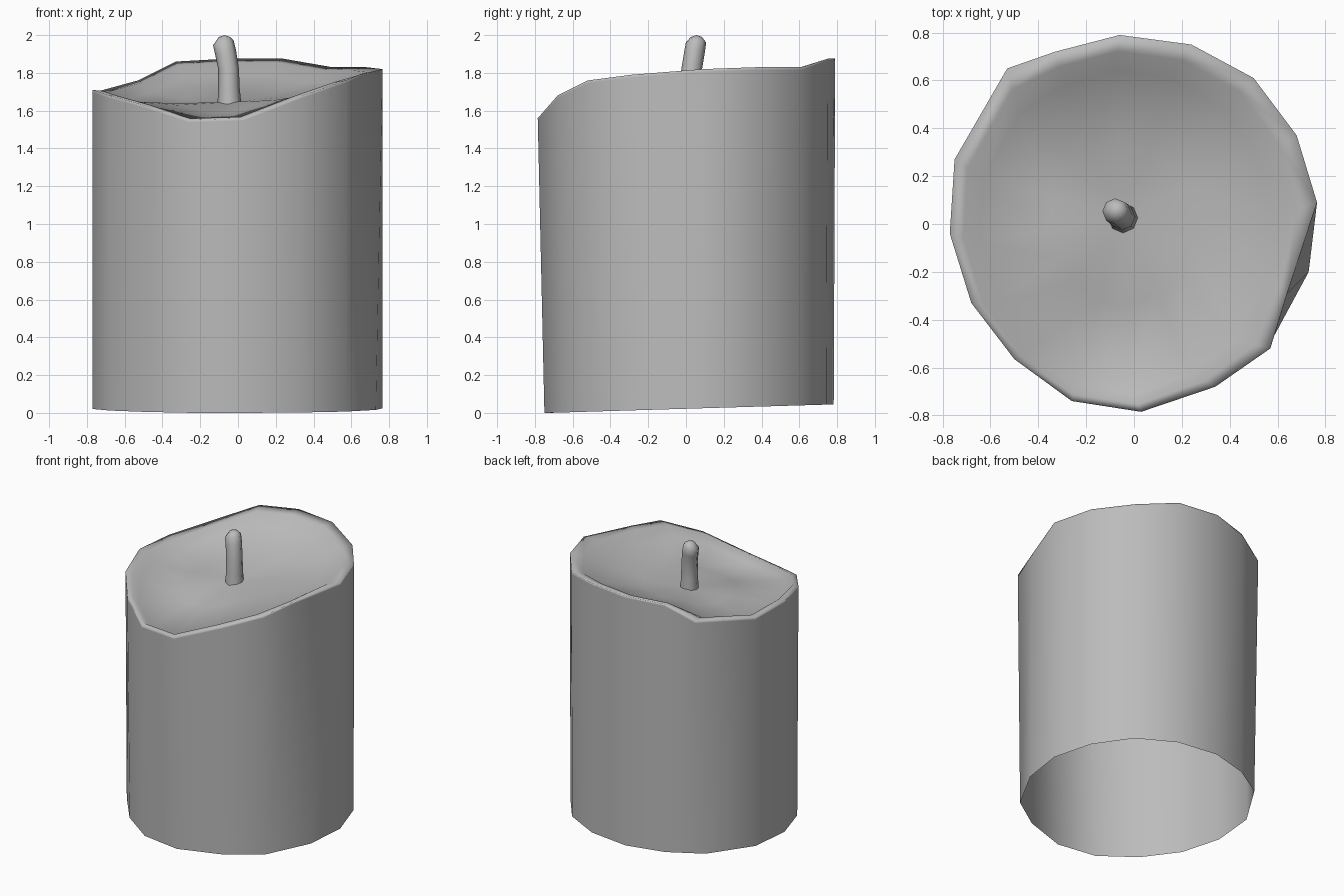
import bpy, bmesh, math
from mathutils import Vector

if "Cube" in bpy.data.objects:
    bpy.data.objects.remove(bpy.data.objects["Cube"])

# Uneven 16-sided rim: x, y, z around the candle
RIM = [(.765, .09, 1.82), (.68, .37, 1.83), (.50, .61, 1.83), (.24, .75, 1.875),
       (-.06, .79, 1.875), (-.33, .72, 1.86), (-.53, .65, 1.76), (-.75, .27, 1.70),
       (-.77, -.04, 1.71), (-.68, -.33, 1.68), (-.50, -.565, 1.63), (-.26, -.74, 1.55),
       (.03, -.785, 1.56), (.34, -.68, 1.68), (.57, -.52, 1.76), (.64, -.29, 1.79)]
CENTRE = Vector((-.05, .03, 1.645))

GREY = bpy.data.materials.new("dark_grey")
GREY.diffuse_color = (.5, .5, .5, 1)
GREY.use_nodes = True
GREY.node_tree.nodes["Principled BSDF"].inputs["Base Color"].default_value = GREY.diffuse_color


def loft(name, rings, cap, angle=180):
    """Skin a list of equal-length rings and close the last one to a point."""
    bm = bmesh.new()
    loops = [[bm.verts.new(p) for p in ring] for ring in rings]
    n = len(loops[0])
    for a, b in zip(loops, loops[1:]):
        for i in range(n):
            j = (i + 1) % n
            bm.faces.new((a[i], a[j], b[j], b[i]))
    tip = bm.verts.new(cap)
    for i in range(n):
        bm.faces.new((loops[-1][i], loops[-1][(i + 1) % n], tip))
    mesh = bpy.data.meshes.new(name)
    bm.to_mesh(mesh)
    bm.free()
    mesh.materials.append(GREY)
    ob = bpy.data.objects.new(name, mesh)
    bpy.context.collection.objects.link(ob)
    bpy.context.view_layer.objects.active = ob
    ob.select_set(True)
    bpy.ops.object.shade_smooth_by_angle(angle=math.radians(angle))
    ob.select_set(False)
    return ob


# Wax body: open base, wall with a support loop, rounded rim, shallow bowl
rim = [Vector(p) for p in RIM]
plan = [v.copy() for v in rim]
plan[6].xy = (-.56, .58)
plan[15].xy = (.73, -.21)
base = [Vector((v.x, v.y * (.955 if v.y < 0 else .99), max(0, .022 + .029 * v.y)))
        for v in plan]
support = [a.lerp(b, .008) for a, b in zip(rim, base)]
inner = [Vector((v.x * .80 - .03, v.y * .86 - .04, 1.65 + (v.z - 1.65) * .8 - .045))
         for v in plan]
crest = [a.lerp(b, .45) + Vector((0, 0, .02)) for a, b in zip(rim, inner)]
bowl = []
for v in inner:
    p = v.lerp(CENTRE, .5)
    p.z = 1.63 + .4 * (v.z - 1.63)
    bowl.append(p)
loft("wax_body", [base, support, rim, crest, inner, bowl], CENTRE)

# Wick: slightly bent, eight-sided, rounded tip (x, y, z, radius)
path = [(-.045, .025, 1.62, .064), (-.048, .028, 1.72, .057), (-.05, .03, 1.82, .055),
        (-.066, .045, 1.91, .055), (-.078, .053, 1.96, .054), (-.072, .055, 1.99, .03)]
rings = [[Vector((x + r * math.cos(k * math.tau / 8), y + r * math.sin(k * math.tau / 8),
                  z + (.25 * r * math.cos(k * math.tau / 8) if 1.9 < z < 1.97 else 0)))
          for k in range(8)] for x, y, z, r in path]
loft("wick", rings, Vector((-.07, .055, 2.0)), 60)
